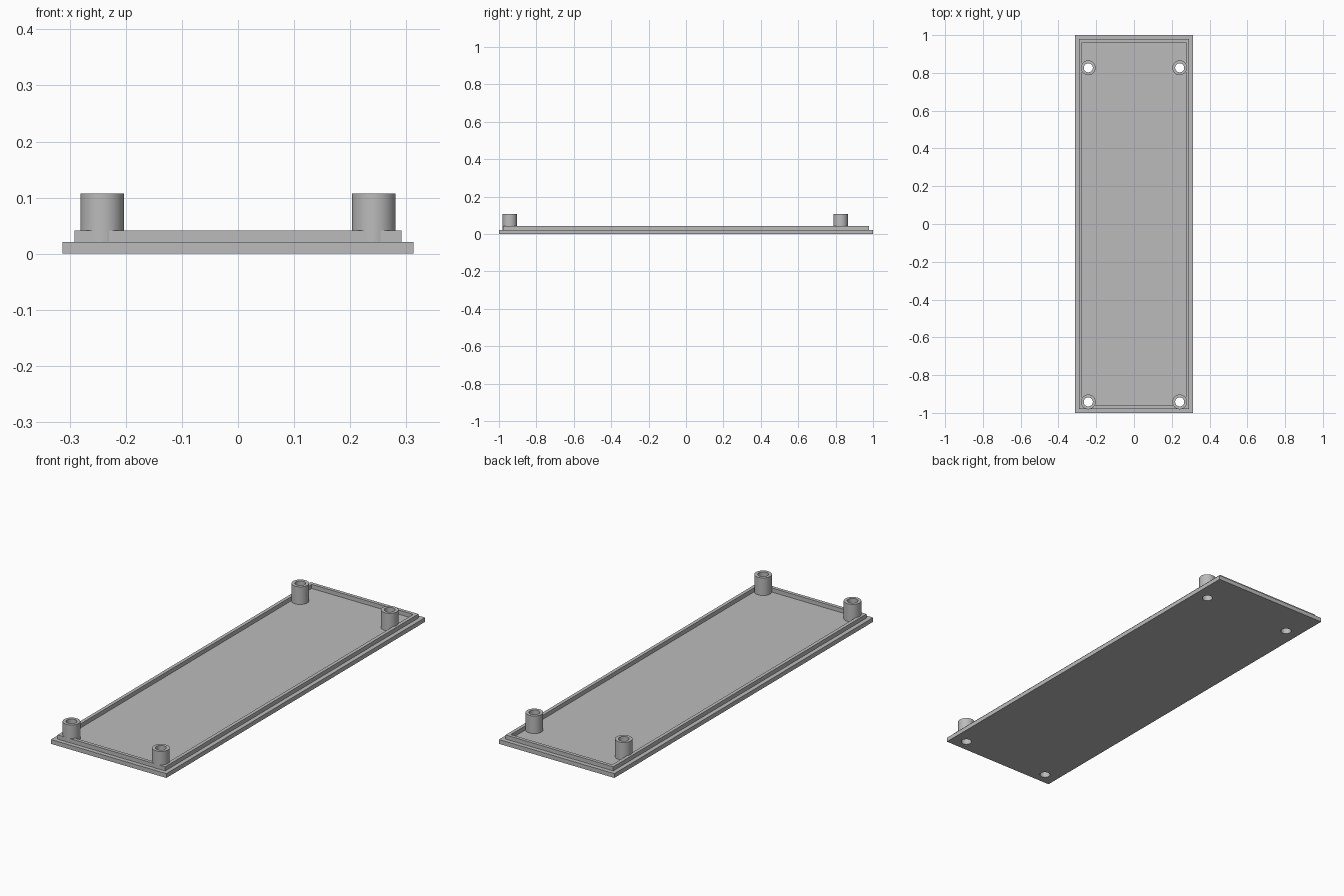
import bpy

if "Cube" in bpy.data.objects:
    bpy.data.objects.remove(bpy.data.objects["Cube"])

HALF_X, HALF_Y = 0.3125, 1.0
FLOOR, LIP_TOP, POST_TOP = 0.021, 0.041, 0.107
POSTS = [(x, y) for y in (-0.942, 0.827) for x in (-0.242, 0.242)]

grey = bpy.data.materials.new("grey plastic")
grey.use_nodes = True
colour = (0.5, 0.5, 0.5, 1)
grey.diffuse_color = colour
grey.node_tree.nodes["Principled BSDF"].inputs["Base Color"].default_value = colour


def finish(name):
    ob = bpy.context.object
    ob.name = name
    ob.data.materials.append(grey)
    return ob


def box(name, hx, hy, z0, z1):
    bpy.ops.mesh.primitive_cube_add(size=2, location=(0, 0, (z0 + z1) / 2))
    ob = finish(name)
    ob.scale = (hx, hy, (z1 - z0) / 2)
    bpy.ops.object.transform_apply(location=True, rotation=False, scale=True)
    return ob


def cylinder(name, x, y, r, z0, z1):
    bpy.ops.mesh.primitive_cylinder_add(vertices=48, radius=r, depth=z1 - z0,
                                        location=(x, y, (z0 + z1) / 2))
    return finish(name)


def cut(ob, cutter):
    mod = ob.modifiers.new("cut", "BOOLEAN")
    mod.operation = "DIFFERENCE"
    mod.solver = "EXACT"
    mod.object = cutter
    bpy.context.view_layer.objects.active = ob
    bpy.ops.object.modifier_apply(modifier=mod.name)


# Flat base plate and the raised rim set in from its edge
plate = box("base_plate", HALF_X, HALF_Y, 0, FLOOR)
rim = box("rim", HALF_X - 0.021, HALF_Y - 0.021, FLOOR, LIP_TOP)
pocket = box("rim_cutter", HALF_X - 0.038, HALF_Y - 0.038, 0, POST_TOP)
cut(rim, pocket)
bpy.data.objects.remove(pocket)

# Hollow screw posts, drilled through the plate
for i, (x, y) in enumerate(POSTS):
    post = cylinder(f"screw_post_{i + 1}", x, y, 0.039, FLOOR, POST_TOP)
    drill = cylinder("drill", x, y, 0.024, -0.05, 0.2)
    drill.hide_render = True
    for part in (post, plate, rim):
        cut(part, drill)
    bpy.data.objects.remove(drill)
    bpy.ops.object.select_all(action="DESELECT")
    post.select_set(True)
    bpy.context.view_layer.objects.active = post
    bpy.ops.object.shade_smooth_by_angle()
